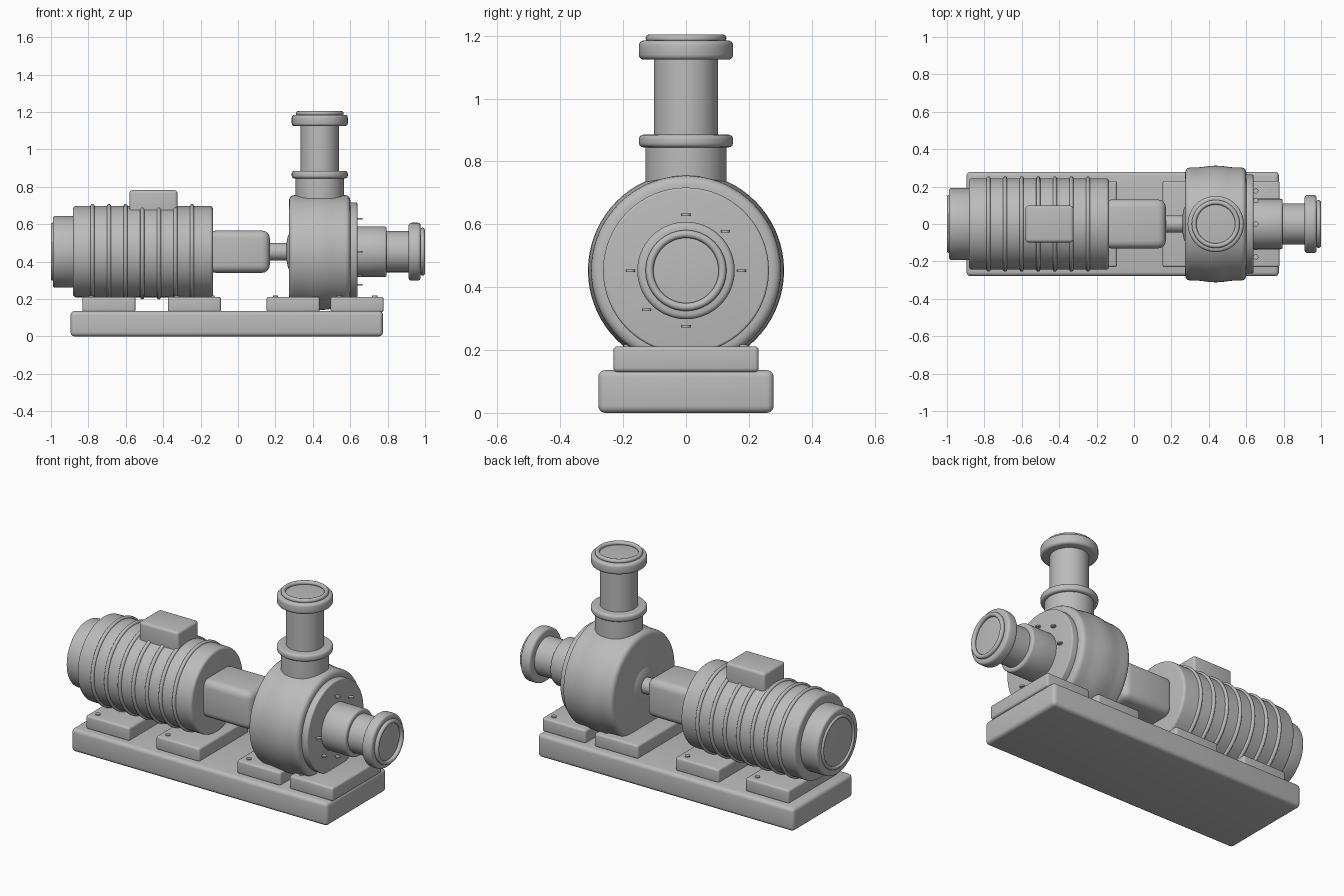
import bpy, bmesh, math
from mathutils import Matrix, Vector

if "Cube" in bpy.data.objects:
    bpy.data.objects.remove(bpy.data.objects["Cube"])

CZ = 0.453          # height of the shaft axis
PX = 0.437          # x of the vertical discharge axis

grey = bpy.data.materials.new("machine_grey")
grey.diffuse_color = (0.5, 0.5, 0.5, 1)
grey.use_nodes = True
grey.node_tree.nodes["Principled BSDF"].inputs["Base Color"].default_value = grey.diffuse_color


def finish(name, bm):
    bmesh.ops.recalc_face_normals(bm, faces=bm.faces[:])
    me = bpy.data.meshes.new(name)
    bm.to_mesh(me)
    bm.free()
    me.materials.append(grey)
    ob = bpy.data.objects.new(name, me)
    bpy.context.collection.objects.link(ob)
    bpy.ops.object.select_all(action='DESELECT')
    ob.select_set(True)
    bpy.context.view_layer.objects.active = ob
    bpy.ops.object.shade_smooth_by_angle(angle=math.radians(40))
    return ob


def round_edges(bm, w):
    if w:
        edges = [e for e in bm.edges if e.calc_face_angle(0) > 1.0]
        bmesh.ops.bevel(bm, geom=edges, offset=w, segments=4, profile=0.5,
                        affect='EDGES', clamp_overlap=True)


def box(name, x0, x1, y0, y1, z0, z1, w):
    bm = bmesh.new()
    bmesh.ops.create_cube(bm, size=1)
    bmesh.ops.scale(bm, vec=(x1 - x0, y1 - y0, z1 - z0), verts=bm.verts)
    bmesh.ops.translate(bm, vec=((x0 + x1) / 2, (y0 + y1) / 2, (z0 + z1) / 2), verts=bm.verts)
    round_edges(bm, w)
    return finish(name, bm)


# frames that carry local z to the shaft axis (world x) or the discharge axis
ALONG_X = Matrix.Translation((0, 0, CZ)) @ Matrix.Rotation(math.pi / 2, 4, 'Y')
UPRIGHT = Matrix.Translation((PX, 0, 0))


def cyl(name, a, b, r, w=0.0, frame=ALONG_X, sides=64):
    bm = bmesh.new()
    bmesh.ops.create_cone(bm, cap_ends=True, segments=sides, radius1=r, radius2=r, depth=b - a)
    round_edges(bm, w)
    bmesh.ops.transform(bm, matrix=frame @ Matrix.Translation((0, 0, (a + b) / 2)), verts=bm.verts)
    return finish(name, bm)


def lathe(name, profile, frame=ALONG_X, closed=False, sides=72):
    """Spin (radius, height) points round the frame's z axis."""
    bm = bmesh.new()
    vs = [bm.verts.new((r, 0, h)) for r, h in profile]
    es = [bm.edges.new(p) for p in zip(vs, vs[1:])]
    if closed:
        es.append(bm.edges.new((vs[-1], vs[0])))
    bmesh.ops.spin(bm, geom=vs + es, cent=(0, 0, 0), axis=(0, 0, 1),
                   angle=2 * math.pi, steps=sides, use_duplicate=False)
    bmesh.ops.remove_doubles(bm, verts=bm.verts[:], dist=1e-5)
    bmesh.ops.transform(bm, matrix=frame, verts=bm.verts)
    return finish(name, bm)


def ring(name, h, major, minor, frame=ALONG_X):
    pts = [(major + minor * math.cos(i * math.pi / 6), h + minor * math.sin(i * math.pi / 6))
           for i in range(12)]
    return lathe(name, pts, frame, closed=True)


def bolt(name, x, y, z):
    return cyl(name, z - 0.004, z + 0.004, 0.014, frame=Matrix.Translation((x, y, 0)), sides=20)


# base and mounting pads, two bolts per pad
box("base", -0.895, 0.775, -0.279, 0.279, 0, 0.136, 0.022)
for i, x in enumerate((-0.69, -0.233, 0.295, 0.637)):
    box(f"mounting_pad_{i}", x - 0.142, x + 0.142, -0.231, 0.231, 0.13, 0.212, 0.013)
    for s in (-1, 1):
        bolt(f"pad_bolt_{i}_{s}", x + s * 0.094, s * 0.185, 0.214)

# motor
cyl("motor_body", -0.882, -0.134, 0.244, 0.016)
cyl("motor_end_cap", -0.99, -0.86, 0.192, 0.014)
ring("motor_end_ring", -0.99, 0.145, 0.01)
for i in range(7):
    ring(f"motor_rib_{i}", -0.778 + i * 0.0887, 0.244, 0.011)
box("terminal_box", -0.58, -0.324, -0.098, 0.098, 0.63, 0.782, 0.016)

# coupling
box("coupling_guard", -0.16, 0.17, -0.131, 0.131, CZ - 0.113, CZ + 0.113, 0.042)
cyl("shaft", 0.1, 0.3, 0.046)

# pump casing with slight swell round the middle
half = [(0, 0.164), (0.272, 0.164), (0.284, 0.162), (0.294, 0.156), (0.3, 0.147), (0.302, 0.135),
        (0.302, 0.1), (0.305, 0.07), (0.31, 0.035), (0.312, 0)]
lathe("pump_casing", [(r, PX - h) for r, h in half] + [(r, PX + h) for r, h in half[-2::-1]])
lathe("shaft_boss", [(0, 0.258), (0.05, 0.26), (0.08, 0.266), (0.1, 0.275), (0.1, 0.3), (0, 0.3)])
cyl("casing_cover", 0.58, 0.638, 0.264, 0.008)
for i, deg in enumerate((0, 45, 90, 180, 225, 270)):
    a = math.radians(deg)
    bolt(f"cover_bolt_{i}", 0.651, 0.177 * math.cos(a), CZ + 0.177 * math.sin(a))

# suction inlet
cyl("suction_neck", 0.62, 0.795, 0.135, 0.012)
cyl("suction_pipe", 0.78, 0.93, 0.11)
cyl("suction_flange", 0.912, 0.977, 0.155, 0.016)
ring("suction_ring", 0.987, 0.116, 0.0125)

# discharge outlet
cyl("discharge_neck", 0.6, 0.86, 0.129, frame=UPRIGHT)
cyl("discharge_lower_flange", 0.845, 0.885, 0.15, 0.014, UPRIGHT)
cyl("discharge_pipe", 0.87, 1.14, 0.102, frame=UPRIGHT)
cyl("discharge_top_flange", 1.124, 1.185, 0.15, 0.016, UPRIGHT)
ring("discharge_ring", 1.192, 0.116, 0.0125, UPRIGHT)
